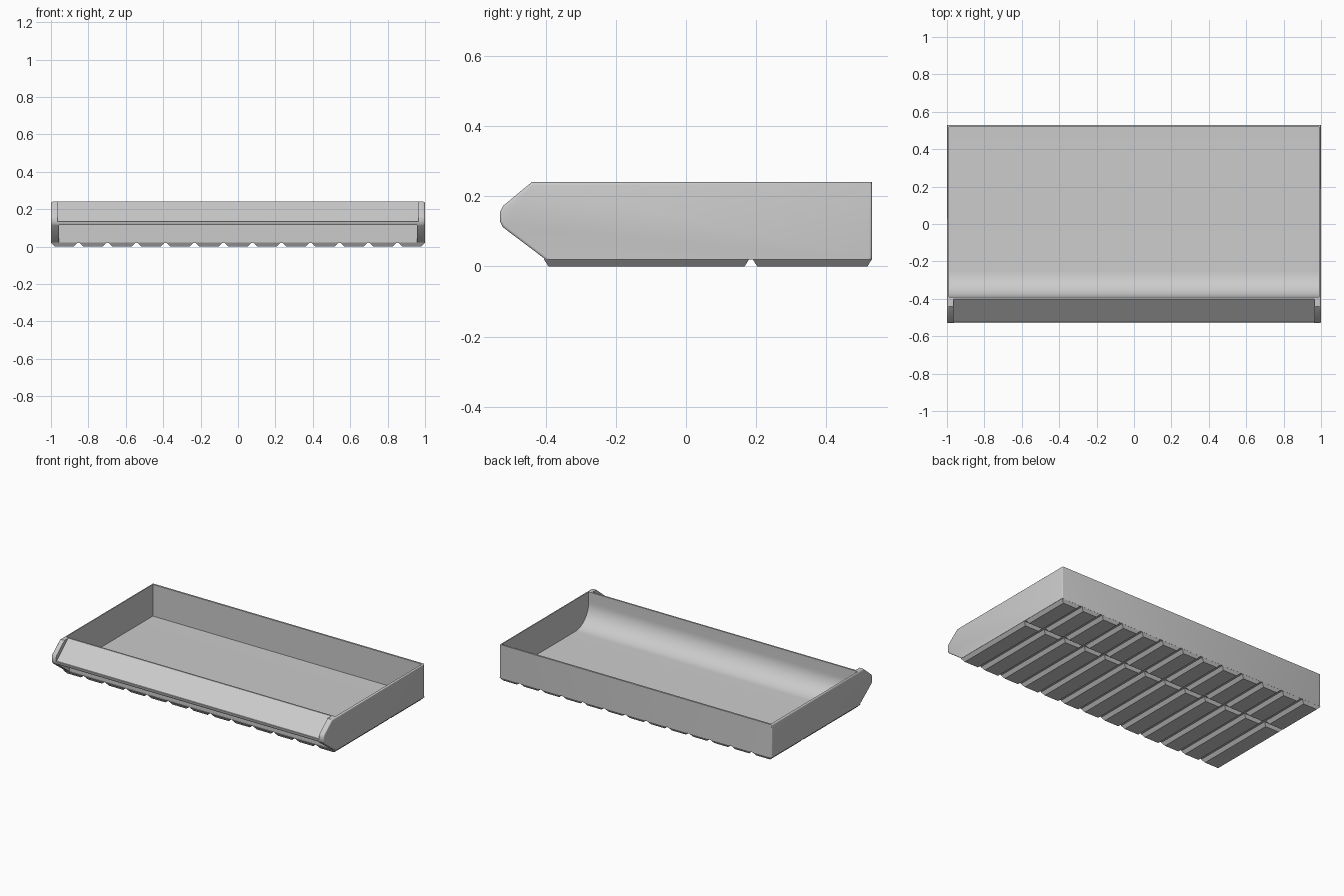
import bpy, bmesh, math

if "Cube" in bpy.data.objects:
    bpy.data.objects.remove(bpy.data.objects["Cube"], do_unlink=True)

grey = bpy.data.materials.new("plastic_grey")
grey.use_nodes = True
colour = (0.6, 0.6, 0.6, 1)
grey.diffuse_color = colour
grey.node_tree.nodes["Principled BSDF"].inputs["Base Color"].default_value = colour


def make_object(name, bm):
    bmesh.ops.recalc_face_normals(bm, faces=bm.faces)
    mesh = bpy.data.meshes.new(name)
    bm.to_mesh(mesh)
    bm.free()
    mesh.materials.append(grey)
    obj = bpy.data.objects.new(name, mesh)
    bpy.context.collection.objects.link(obj)
    return obj


def prism(name, profile, half_width, rounding=0):
    """Extrude a side profile (y, z) across x, optionally rounding all but the bottom."""
    bm = bmesh.new()
    left = bm.faces.new([bm.verts.new((-half_width, y, z)) for y, z in profile])
    moved = bmesh.ops.extrude_face_region(bm, geom=[left], use_keep_orig=True)["geom"]
    bmesh.ops.translate(bm, vec=(2 * half_width, 0, 0),
                        verts=[v for v in moved if isinstance(v, bmesh.types.BMVert)])
    if rounding:
        bmesh.ops.recalc_face_normals(bm, faces=bm.faces)
        low = min(z for y, z in profile)
        edges = [e for e in bm.edges if max(v.co.z for v in e.verts) > low + 0.01
                 and abs(e.verts[0].co.x - e.verts[1].co.x) < 0.01]
        bmesh.ops.bevel(bm, geom=edges, offset=rounding, segments=3,
                        profile=0.5, affect='EDGES', clamp_overlap=True)
    return make_object(name, bm)


def cut(target, cutter):
    mod = target.modifiers.new("cut", 'BOOLEAN')
    mod.operation = 'DIFFERENCE'
    mod.solver = 'EXACT'
    mod.object = cutter
    bpy.context.view_layer.objects.active = target
    bpy.ops.object.modifier_apply(modifier=mod.name)
    bpy.data.objects.remove(cutter, do_unlink=True)


# Tray body with pointed front cheeks
bin_body = prism("bin_body", [
    (0.53, 0.02), (0.53, 0.24), (-0.44, 0.24), (-0.522, 0.172), (-0.53, 0.155),
    (-0.53, 0.128), (-0.522, 0.112), (-0.4, 0.02)], 1, 0.008)

# Storage cavity with a curved scoop at the front
floor, front, radius = 0.03, -0.39, 0.14
scoop = [(front + radius * (1 - math.cos(a)), floor + radius * (1 - math.sin(a)))
         for a in (math.pi / 2 * i / 16 for i in range(17))]
cut(bin_body, prism("cavity_cutter",
                    [(front, 0.3)] + scoop + [(0.518, floor), (0.518, 0.3)], 0.988))

# Sloping label panel set between the cheeks
cut(bin_body, prism("label_cutter", [
    (-0.4, 0.3), (-0.4, 0.24), (-0.522, 0.135), (-0.6, 0.135), (-0.6, 0.3)], 0.966))

# Finger recess under the front lip
cut(bin_body, prism("grip_cutter", [
    (-0.4, 0.0), (-0.4, 0.116), (-0.6, 0.116), (-0.6, 0.0)], 0.956))

# Tapered foot pads separated by V grooves
bm = bmesh.new()
pitch, columns, pad_top = 0.155, 13, 0.021


def span(lo, hi, inset):
    return lo + inset, hi - inset


for i in range(columns):
    x_lo = -1 if i == 0 else (i - columns / 2) * pitch + 0.006
    x_hi = 1 if i == columns - 1 else (i + 1 - columns / 2) * pitch - 0.006
    for y_lo, y_hi in ((-0.405, 0.18), (0.19, 0.53)):
        rings = []
        for z, ix, iy in ((0, 0.02, 0.013), (pad_top, 0, 0)):
            xa, xb = span(x_lo, x_hi, ix)
            ya, yb = span(y_lo, y_hi, iy)
            rings.append([bm.verts.new((x, y, z)) for x, y in
                          ((xa, ya), (xb, ya), (xb, yb), (xa, yb))])
        bottom, top = rings
        bm.faces.new(bottom)
        bm.faces.new(top)
        for k in range(4):
            n = (k + 1) % 4
            bm.faces.new((bottom[k], bottom[n], top[n], top[k]))
foot_pads = make_object("foot_pads", bm)

# Smooth the scoop and rounded edges, keep the corners crisp
bpy.ops.object.select_all(action='DESELECT')
bin_body.select_set(True)
bpy.context.view_layer.objects.active = bin_body
bpy.ops.object.shade_smooth_by_angle(angle=math.radians(35))
